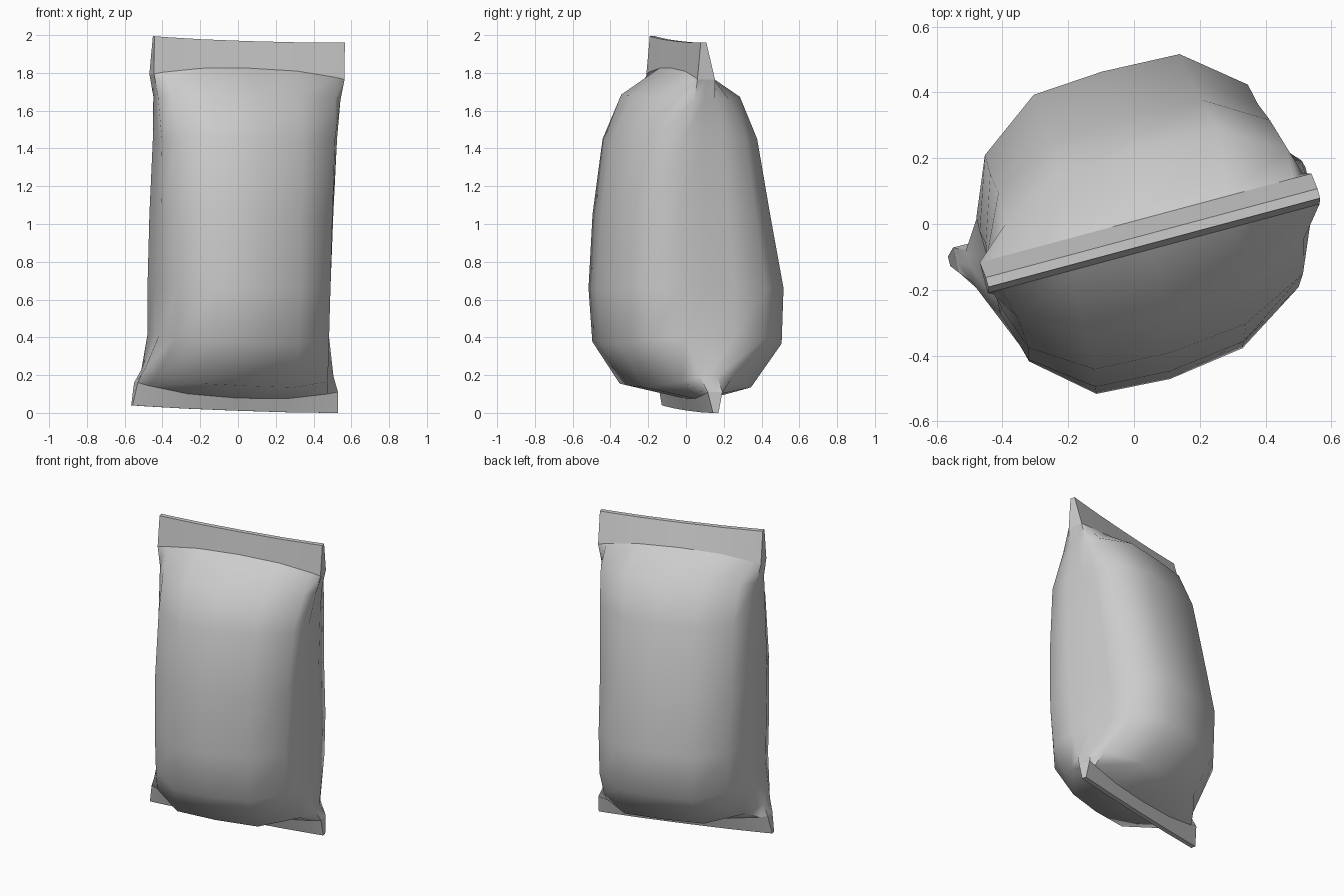
import bpy, bmesh, math

if "Cube" in bpy.data.objects:
    bpy.data.objects.remove(bpy.data.objects["Cube"])

# Stacked cross-sections of the sealed pouch, bottom to top:
# z, end lift, tilt, centre x, centre y, half width, half depth, shoulder, side, turn
RINGS = [
    (0.022, 0.008, -0.020, -0.018, 0.022, 0.560, 0.015, 1.00, 1.00, 14),
    (0.088, 0.058, -0.025, -0.010, 0.022, 0.546, 0.040, 1.00, 1.00, 14),
    (0.152, 0.070, -0.020, -0.005, -0.005, 0.515, 0.295, 0.44, 0.16, 14),
    (0.380, 0.040, -0.010, 0.000, 0.005, 0.464, 0.462, 0.66, 0.29, 15),
    (0.670, 0.000, 0.000, 0.003, 0.000, 0.465, 0.478, 0.67, 0.30, 15),
    (1.060, 0.000, 0.000, 0.016, -0.025, 0.472, 0.428, 0.67, 0.30, 15),
    (1.460, 0.000, 0.000, 0.035, -0.033, 0.480, 0.362, 0.66, 0.28, 15),
    (1.690, -0.015, -0.010, 0.045, -0.030, 0.500, 0.258, 0.54, 0.22, 15),
    (1.835, -0.045, -0.015, 0.048, -0.028, 0.522, 0.048, 1.00, 1.00, 15),
    (1.978, 0.010, -0.016, 0.058, -0.042, 0.522, 0.015, 1.00, 1.00, 15),
]
SEALS = (1, 8)  # rings where a flat seal meets the body


def section(z, lift, tilt, cx, cy, w, d, shoulder, side, turn):
    flat = side == 1
    if flat:
        front = [(u, -1) for u in (-1, -0.9, -0.5, 0, 0.5, 0.9, 1)]
        back = [(-u, 1) for u, _ in front]
    else:  # contents push the back slightly sideways
        front = [(-1, -side), (-0.9, -shoulder), (-0.53, -0.98), (-0.04, -1.01),
                 (0.47, -0.94), (0.9, -shoulder), (1, -side)]
        back = [(1, side), (0.95, shoulder), (0.57, 0.97), (0.05, 0.99),
                (-0.42, 0.96), (-0.83, shoulder), (-0.99, side)]
    mid = 1.0 if flat else 0.985
    loop = front + [(mid, 0)] + back + [(-mid, 0)]
    a = math.radians(turn)
    pts = []
    for u, v in loop:
        x, y = u * w, v * d
        pts.append((cx + x * math.cos(a) - y * math.sin(a),
                    cy + x * math.sin(a) + y * math.cos(a),
                    z + lift * abs(u) ** (2.5 if flat else 5) + tilt * u))
    return pts


# Pouch body with both flat end seals
bm = bmesh.new()
rings = [[bm.verts.new(p) for p in section(*r)] for r in RINGS]
n = len(rings[0])
for lo, hi in zip(rings, rings[1:]):
    for i in range(n):
        j = (i + 1) % n
        bm.faces.new((lo[i], lo[j], hi[j], hi[i]))


# Thin closed rims, bridged front to back
def close_rim(r):
    for i in range(6):
        bm.faces.new((r[i], r[i + 1], r[13 - i], r[14 - i]))
    bm.faces.new((r[6], r[7], r[8]))
    bm.faces.new((r[14], r[15], r[0]))


close_rim(rings[0])
close_rim(rings[-1])

# Stand on the ground and centre
for k in range(3):
    vals = [v.co[k] for v in bm.verts]
    shift = min(vals) if k == 2 else (min(vals) + max(vals)) / 2
    for v in bm.verts:
        v.co[k] -= shift
bmesh.ops.recalc_face_normals(bm, faces=bm.faces)

# Crisp crease along each seal, smooth everywhere the film is inflated
bm.verts.index_update()
creases = {frozenset((rings[s][i].index, rings[s][(i + 1) % n].index))
           for s in SEALS for i in range(n)}
mesh = bpy.data.meshes.new("pouch")
bm.to_mesh(mesh)
bm.free()
pouch = bpy.data.objects.new("pouch", mesh)
bpy.context.collection.objects.link(pouch)
bpy.context.view_layer.objects.active = pouch
pouch.select_set(True)
bpy.ops.object.shade_smooth_by_angle(angle=math.radians(50))
for e in mesh.edges:
    if frozenset(e.vertices) in creases:
        e.use_edge_sharp = True
